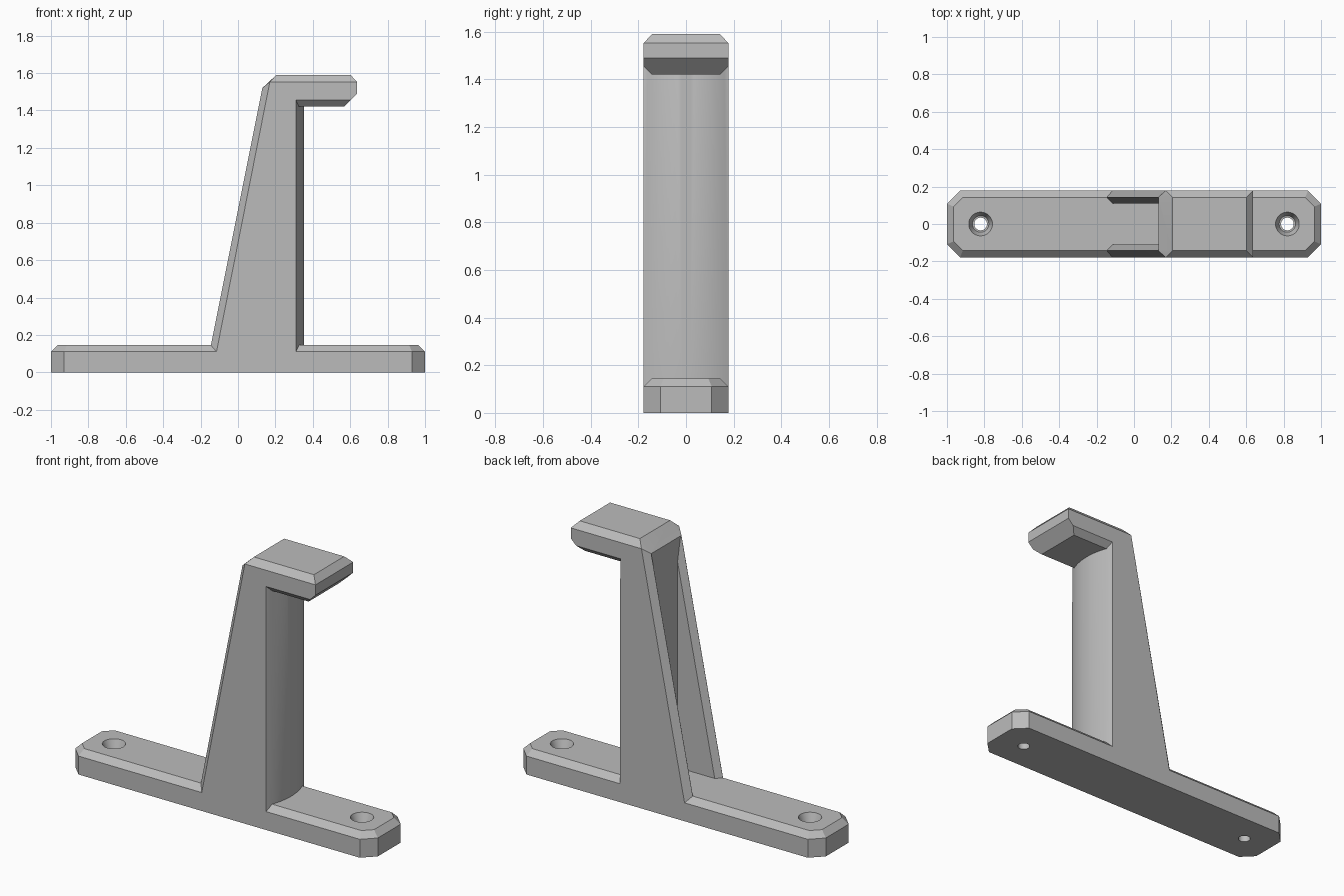
import bpy, bmesh, math
from mathutils import Matrix

cube = bpy.data.objects.get("Cube")
if cube:
    bpy.data.objects.remove(cube, do_unlink=True)

grey = bpy.data.materials.new("plain grey")
grey.use_nodes = True
grey.diffuse_color = (0.5, 0.5, 0.5, 1)
grey.node_tree.nodes["Principled BSDF"].inputs["Base Color"].default_value = (0.5, 0.5, 0.5, 1)

W = 0.178            # half width
C = 0.035            # edge chamfer
I = W - C            # half width inside the chamfer


def finish(name, bm):
    bmesh.ops.recalc_face_normals(bm, faces=bm.faces)
    mesh = bpy.data.meshes.new(name)
    bm.to_mesh(mesh)
    bm.free()
    mesh.materials.append(grey)
    ob = bpy.data.objects.new(name, mesh)
    bpy.context.collection.objects.link(ob)
    return ob


def hull(name, points):
    """Convex solid around points that are mirrored across y."""
    bm = bmesh.new()
    for x, y, z in points:
        for s in (1, -1):
            bm.verts.new((x, s * y, z))
    bmesh.ops.remove_doubles(bm, verts=bm.verts, dist=1e-5)
    res = bmesh.ops.convex_hull(bm, input=bm.verts)
    loose = [v for v in bm.verts if not v.link_faces]
    bmesh.ops.delete(bm, geom=loose, context="VERTS")
    bmesh.ops.dissolve_limit(bm, angle_limit=0.01, verts=bm.verts, edges=bm.edges)
    return finish(name, bm)


def cut(target, cutter):
    cutter.hide_render = True
    cutter.hide_set(True)
    mod = target.modifiers.new(cutter.name, "BOOLEAN")
    mod.operation = "DIFFERENCE"
    mod.solver = "EXACT"
    mod.object = cutter
    bpy.context.view_layer.objects.active = target
    bpy.ops.object.modifier_apply(modifier=mod.name)
    bpy.data.objects.remove(cutter, do_unlink=True)


def smooth(ob):
    bpy.ops.object.select_all(action="DESELECT")
    ob.select_set(True)
    bpy.context.view_layer.objects.active = ob
    bpy.ops.object.shade_smooth_by_angle(angle=math.radians(20))


# Base plate: clipped corners, chamfered top rim
BASE_H, RIM, CLIP = 0.145, 0.11, 0.07
k = C * math.tan(math.radians(22.5))
pts = []
for s in (1, -1):
    for z in (0, RIM):
        pts += [(s, W - CLIP, z), (s * (1 - CLIP), W, z)]
    pts += [(s * (1 - C), W - CLIP - k, BASE_H), (s * (1 - CLIP - k), I, BASE_H)]
base = hull("base_plate", pts)

# Countersunk screw holes
for s in (1, -1):
    for name, r1, r2, z0, z1 in (("sink", 0.044, 0.064, 0.095, BASE_H + 0.001),
                                 ("bore", 0.034, 0.034, -0.05, 0.12)):
        bm = bmesh.new()
        bmesh.ops.create_cone(bm, cap_ends=True, segments=32, radius1=r1, radius2=r2,
                              depth=z1 - z0, matrix=Matrix.Translation((s * 0.82, 0, (z0 + z1) / 2)))
        cut(base, finish(name, bm))
smooth(base)

# Leaning post with a bowed front face
TOP, SHOULDER, FRONT = 1.59, 1.552, 0.31
pts = [(-0.115, W, RIM), (0.17, W, SHOULDER), (FRONT, W, SHOULDER), (FRONT, W, RIM),
       (-0.145, I, BASE_H), (0.13, I, 1.52), (0.205, I, TOP), (FRONT, I, TOP)]
R, BOW, STEPS = 0.4, 0.042, 10
for i in range(STEPS + 1):
    y = W * i / STEPS
    x = FRONT + BOW - R + math.sqrt(R * R - y * y)
    pts += [(x, y, RIM), (x, y, 1.5)]
post = hull("post", pts)


def ridge(z):
    return -0.145 + 0.2 * (z - BASE_H)


# Pocket in the sloping back, with bevelled lips
DEEP, POCKET, LID, OUT = 0.133, 0.11, 1.52, 0.02
cut(post, hull("pocket", [(-0.3, POCKET, 0), (DEEP, POCKET, 0),
                          (DEEP, POCKET, LID), (0, POCKET, LID)]))
lip = I - 0.001
depth = lip - POCKET
bend = BASE_H + (DEEP - depth + 0.145) / 0.2
pts = []
for z in (0.05, bend, LID):
    d = min(depth, DEEP - ridge(z))
    pts += [(ridge(z) - OUT, lip + OUT, z), (ridge(z) + d, lip - d, z)]
cut(post, hull("lips", pts))
smooth(post)

# Overhanging hook, chamfered all round
END, UNDER = 0.637, 1.42
hull("hook", [(FRONT, W, SHOULDER), (END, W, SHOULDER), (FRONT, I, TOP), (END - C, I, TOP),
              (FRONT, W, UNDER + C), (END - C, W, UNDER + C), (END, W, UNDER + 2 * C),
              (FRONT, I, UNDER), (END - 2 * C, I, UNDER)])
